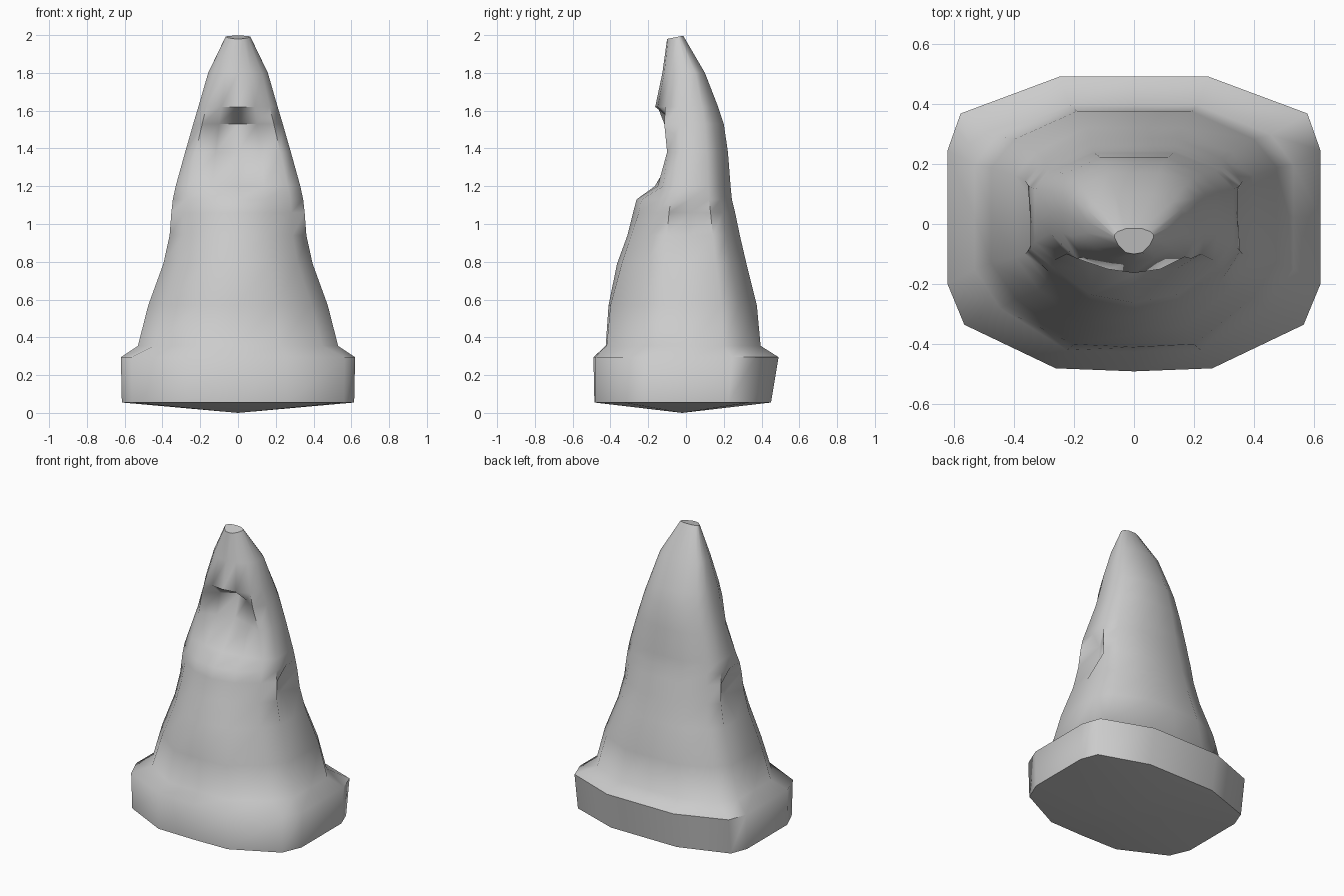
import bpy, bmesh, math

if "Cube" in bpy.data.objects:
    bpy.data.objects.remove(bpy.data.objects["Cube"])

grey = bpy.data.materials.new("light_grey")
grey.diffuse_color = (0.6, 0.6, 0.6, 1)
grey.use_nodes = True
grey.node_tree.nodes["Principled BSDF"].inputs["Base Color"].default_value = grey.diffuse_color

# z, half width, back y, side-front y, rim y, mid-front y, centre-front y, corner fraction
rings = [
    (0.055, .615, .45, -.20, -.33, -.48, -.485, .91),   # plinth
    (0.295, .62, .49, -.20, -.335, -.48, -.49, .91),
    (0.355, .53, .395, -.15, -.28, -.42, -.425, .84),   # robe
    (0.57, .475, .375, -.13, -.25, -.40, -.41, .82),
    (0.79, .395, .32, -.11, -.22, -.34, -.365, .80),
    (0.94, .362, .285, -.10, -.19, -.29, -.31, .80),
    (1.06, .353, .26, -.09, -.16, -.25, -.28, .80),
    (1.13, .345, .243, -.08, -.14, -.235, -.262, .80),
    (1.20, .33, .236, -.06, -.12, -.15, -.165, .80),    # face hollow
    (1.38, .28, .222, -.03, -.10, -.06, -.03, .80),
    (1.53, .237, .20, -.03, -.115, -.05, .02, .80),
    (1.62, .21, .17, -.04, -.11, -.15, -.163, .80),     # hood brim
    (1.80, .158, .10, -.03, -.08, -.115, -.125, .80),
    (1.99, .065, -.015, -.045, -.07, -.095, -.10, .80),
]
dents = {5: .06, 6: .06}   # sleeve hollows, by ring


def ring_points(i, row):
    z, w, back, side, rim, mid, centre, corner = row
    lift = (lambda y: z + .2 * (y + .05)) if i == len(rings) - 1 else (lambda y: z)
    side_back = back * .5 if back > 0 else -.035
    right = [(w * .42, mid), (w * corner, rim), (w, side),
             (w - dents.get(i, 0), (side + side_back) / 2), (w, side_back),
             (w * (corner + .02), back * .75 if back > 0 else -.025), (w * .4, back)]
    loop = [(0, centre)] + right + [(0, back)] + [(-x, y) for x, y in reversed(right)]
    return [(x, y, lift(y)) for x, y in loop]


# Hooded body: stacked rings joined by quads
bm = bmesh.new()
loops = [[bm.verts.new(p) for p in ring_points(i, r)] for i, r in enumerate(rings)]
n = len(loops[0])
for a, b in zip(loops, loops[1:]):
    for k in range(n):
        j = (k + 1) % n
        bm.faces.new((a[k], a[j], b[j], b[k]))
bm.faces.new(loops[-1])

# Shallow pointed underside
tip = bm.verts.new((0, -.02, 0))
for k in range(n):
    bm.faces.new((loops[0][(k + 1) % n], loops[0][k], tip))
bmesh.ops.recalc_face_normals(bm, faces=bm.faces)

mesh = bpy.data.meshes.new("hooded_body")
bm.to_mesh(mesh)
bm.free()
mesh.materials.append(grey)
body = bpy.data.objects.new("hooded_body", mesh)
bpy.context.collection.objects.link(body)
bpy.context.view_layer.objects.active = body
body.select_set(True)
bpy.ops.object.shade_smooth_by_angle(angle=math.radians(60))
